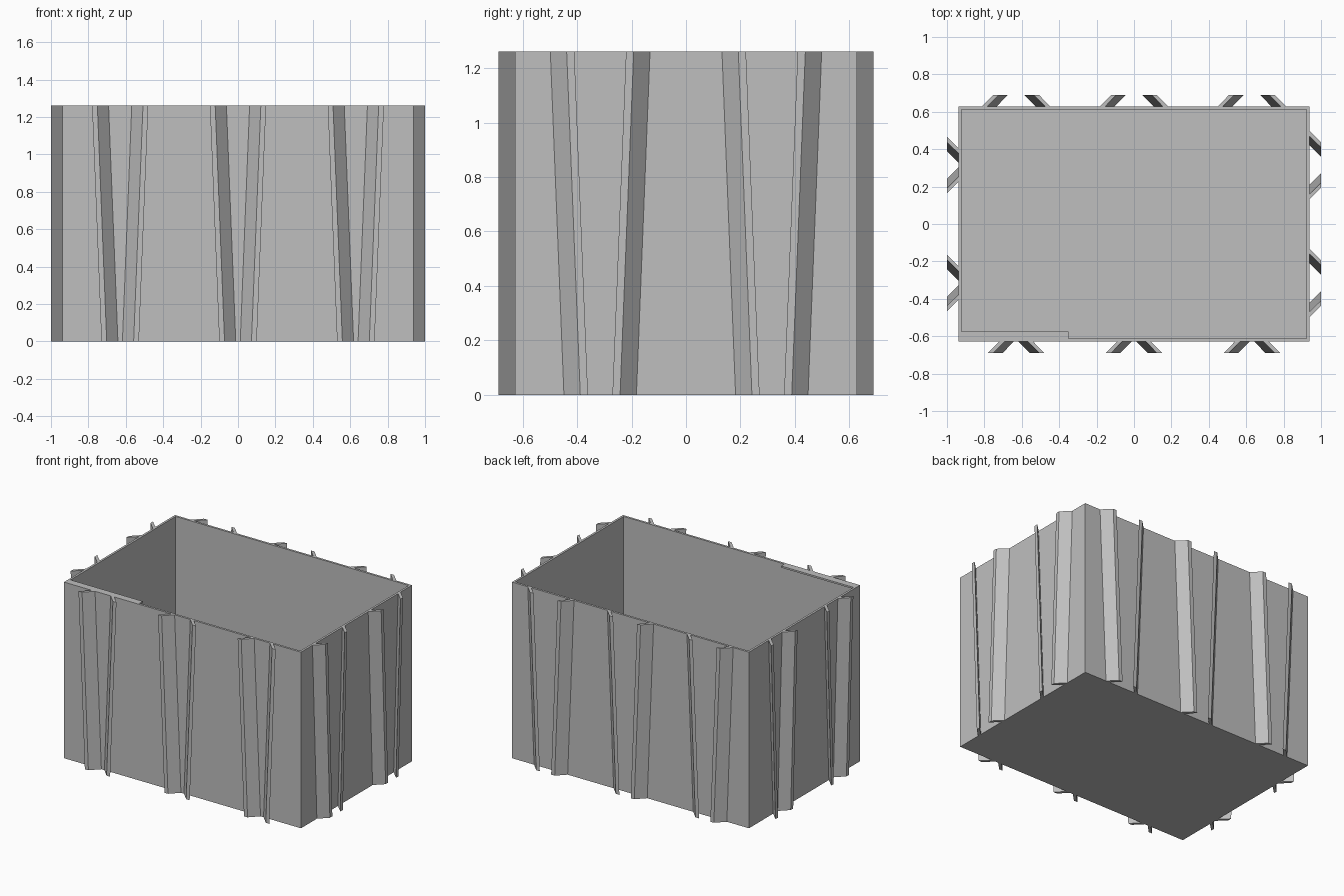
import bpy, bmesh
from math import radians
from mathutils import Matrix, Vector

default = bpy.data.objects.get("Cube")
if default:
    bpy.data.objects.remove(default, do_unlink=True)

# Overall sizes
HX, HY, H = 0.938, 0.628, 1.26
WALL, FLOOR = 0.022, 0.025
RIB_DEPTH, RIB_THICK, RIB_LEAN = 0.061, 0.028, 0.05

grey = bpy.data.materials.new("plain_grey")
grey.use_nodes = True
colour = (0.52, 0.52, 0.52, 1)
grey.diffuse_color = colour
grey.node_tree.nodes["Principled BSDF"].inputs["Base Color"].default_value = colour


def add_object(name, bm):
    bmesh.ops.recalc_face_normals(bm, faces=bm.faces)
    mesh = bpy.data.meshes.new(name)
    bm.to_mesh(mesh)
    bm.free()
    mesh.materials.append(grey)
    obj = bpy.data.objects.new(name, mesh)
    bpy.context.collection.objects.link(obj)
    return obj


def box(bm, low, high):
    low, high = Vector(low), Vector(high)
    place = Matrix.Translation((low + high) / 2) @ Matrix.Diagonal((*(high - low), 1))
    return bmesh.ops.create_cube(bm, size=1, matrix=place)


# Open container: a block whose top is inset and pushed down to the floor
bm = bmesh.new()
box(bm, (-HX, -HY, 0), (HX, HY, H))
top = max(bm.faces, key=lambda f: f.calc_center_median().z)
bmesh.ops.inset_region(bm, faces=[top], thickness=WALL)
pit = bmesh.ops.extrude_face_region(bm, geom=[top])["geom"]
bmesh.ops.translate(bm, vec=(0, 0, FLOOR - H),
                    verts=[v for v in pit if isinstance(v, bmesh.types.BMVert)])
if top.is_valid:
    bmesh.ops.delete(bm, geom=[top], context="FACES")
add_object("container", bm)

# Small ledge inside the front rim
bm = bmesh.new()
box(bm, (-HX + 0.01, -HY + 0.01, H - 0.012), (-0.35, -0.576, H))
add_object("rim_ledge", bm)


def add_rib(bm, centre, side, root, tip):
    """Slanted blade on a wall at y = 0 that projects towards -y."""
    rings = []
    for z, shift in ((0, -RIB_LEAN), (H, 0)):
        section = ((root, 0.002), (root - RIB_THICK, 0.002),
                   (tip - RIB_THICK, -RIB_DEPTH), (tip, -RIB_DEPTH))
        rings.append([bm.verts.new((centre + side * (x + shift), y, z))
                      for x, y in section])
    low, high = rings
    bm.faces.new(low)
    bm.faces.new(high)
    for i in range(4):
        j = (i + 1) % 4
        bm.faces.new((low[i], low[j], high[j], high[i]))


# Pairs of ribs: they splay outwards on two walls and inwards on the other two
SPLAYED, CLOSING = (0.088, 0.15), (0.185, 0.123)
long_row, short_row = (-0.63, 0, 0.63), (-0.315, 0.315)
walls = (
    ("front_ribs", 0, HY, long_row, SPLAYED),
    ("left_ribs", 90, HX, short_row, CLOSING),
    ("back_ribs", 180, HY, long_row, CLOSING),
    ("right_ribs", 270, HX, short_row, SPLAYED),
)
for name, angle, distance, row, (root, tip) in walls:
    bm = bmesh.new()
    for centre in row:
        for side in (-1, 1):
            add_rib(bm, centre, side, root, tip)
    turn = Matrix.Rotation(radians(angle), 4, "Z")
    bm.transform(turn @ Matrix.Translation((0, -distance, 0)))
    add_object(name, bm)
